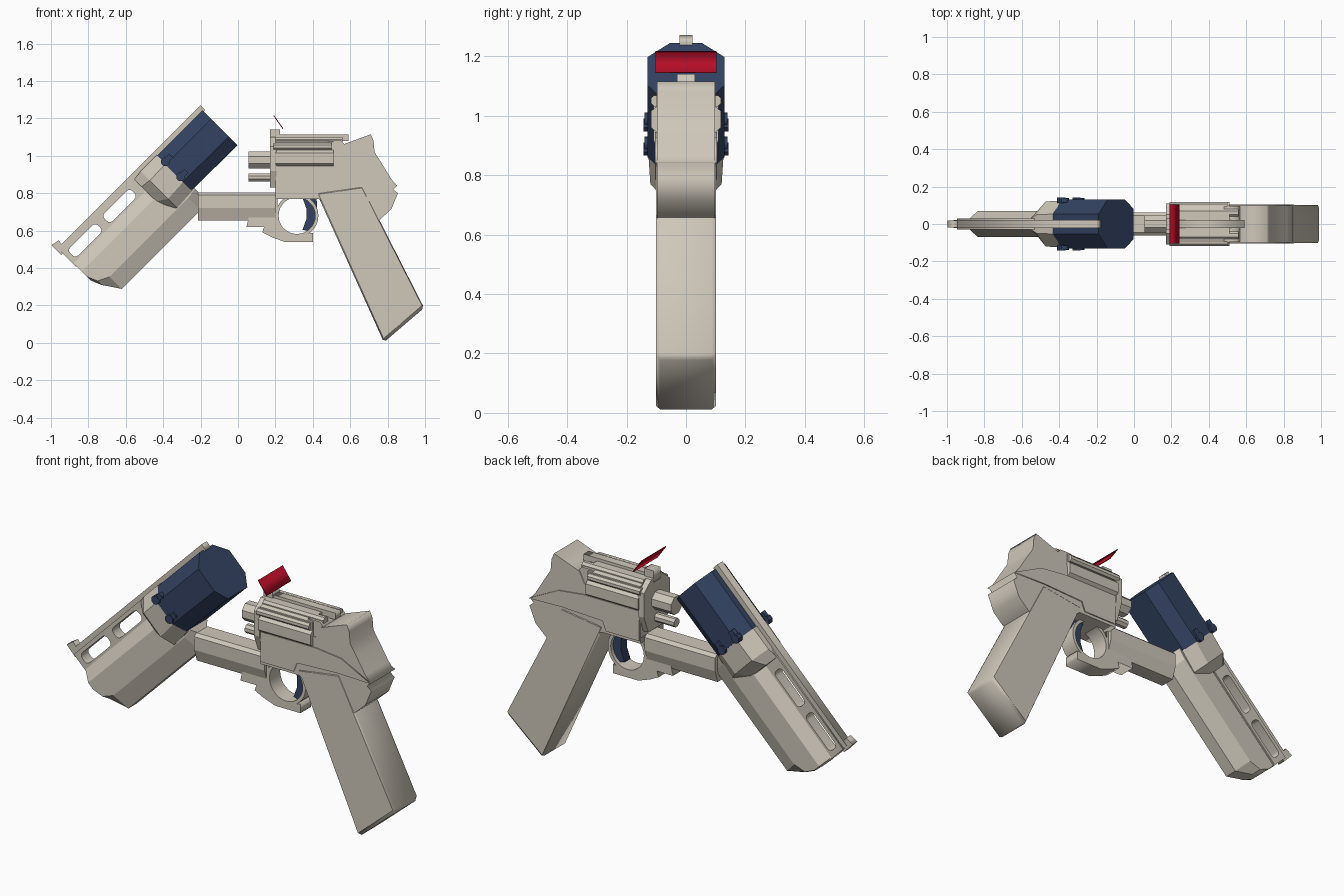
import bpy, bmesh, math
from mathutils import Matrix, Vector

cube = bpy.data.objects.get("Cube")
if cube:
    bpy.data.objects.remove(cube, do_unlink=True)


def material(name, rgb):
    m = bpy.data.materials.new(name)
    m.use_nodes = True
    m.diffuse_color = (*rgb, 1)
    m.node_tree.nodes["Principled BSDF"].inputs["Base Color"].default_value = (*rgb, 1)
    return m


BEIGE = material("warm beige", (0.62, 0.57, 0.49))
NAVY = material("navy blue", (0.033, 0.055, 0.12))
RED = material("deep red", (0.45, 0.004, 0.02))

LEVEL = Matrix.Identity(4)
TILTED = Matrix.Rotation(math.radians(-45), 4, 'Y')  # frame of the opened barrel


def finish(name, bm, mat, frame, bevel=0):
    bmesh.ops.remove_doubles(bm, verts=bm.verts, dist=0.0001)
    bmesh.ops.recalc_face_normals(bm, faces=bm.faces)
    bm.transform(frame)
    me = bpy.data.meshes.new(name)
    bm.to_mesh(me)
    bm.free()
    me.materials.clear()
    me.materials.append(mat)
    ob = bpy.data.objects.new(name, me)
    bpy.context.collection.objects.link(ob)
    if bevel:
        mod = ob.modifiers.new("edge_chamfer", 'BEVEL')
        mod.width, mod.segments = bevel, 1
        mod.limit_method, mod.angle_limit = 'ANGLE', math.radians(60)
    return ob


def plate(name, loops, half, mat=BEIGE, frame=LEVEL, bevel=0, y=0):
    """Side outline (further loops are holes) given thickness across y."""
    cu = bpy.data.curves.new(name, 'CURVE')
    cu.dimensions, cu.fill_mode, cu.extrude = '2D', 'BOTH', half
    for pts in loops:
        sp = cu.splines.new('POLY')
        sp.points.add(len(pts) - 1)
        for p, (a, b) in zip(sp.points, pts):
            p.co = (a, b, 0, 1)
        sp.use_cyclic_u = True
    tmp = bpy.data.objects.new(name, cu)
    me = bpy.data.meshes.new_from_object(tmp)
    bm = bmesh.new()
    bm.from_mesh(me)
    bpy.data.objects.remove(tmp)
    bpy.data.curves.remove(cu)
    bpy.data.meshes.remove(me)
    bm.transform(Matrix.Translation((0, y, 0)) @ Matrix.Rotation(math.pi / 2, 4, 'X'))
    return finish(name, bm, mat, frame, bevel)


def loft(name, sections, mat=BEIGE, frame=LEVEL):
    """Join cross-sections along x; each is a right half (y, z), mirrored."""
    bm = bmesh.new()
    rings = []
    for x, half in sections:
        full = half + [(-y, z) for y, z in reversed(half)]
        rings.append([bm.verts.new((x, y, z)) for y, z in full])
    n = len(rings[0])
    for a, b in zip(rings, rings[1:]):
        for i in range(n):
            bm.faces.new((a[i], a[(i + 1) % n], b[(i + 1) % n], b[i]))
    bm.faces.new(rings[0])
    bm.faces.new(rings[-1])
    return finish(name, bm, mat, frame)


def rod(name, x0, x1, y, z, r, sides=8, mat=BEIGE, frame=LEVEL, axis='Y'):
    bm = bmesh.new()
    bmesh.ops.create_cone(bm, cap_ends=True, segments=sides, radius1=r, radius2=r, depth=x1 - x0)
    turn = Matrix.Rotation(math.pi / 2, 4, axis) @ Matrix.Rotation(math.pi / sides, 4, 'Z')
    bm.transform(Matrix.Translation(((x0 + x1) / 2, y, z)) @ turn)
    return finish(name, bm, mat, frame)


def box(x0, x1, z0, z1):
    return [(x0, z0), (x1, z0), (x1, z1), (x0, z1)]


def circle(cx, cz, r, n=28):
    return [(cx + r * math.cos(2 * math.pi * i / n), cz + r * math.sin(2 * math.pi * i / n))
            for i in range(n)]


def slot(x0, x1, z0, z1, r=0.022):
    pts = []
    for k, (cx, cz) in enumerate(box(x0 + r, x1 - r, z0 + r, z1 - r)):
        for j in range(4):
            a = math.pi + k * math.pi / 2 + j * math.pi / 6
            pts.append((cx + r * math.cos(a), cz + r * math.sin(a)))
    return pts


# Barrel: faceted lower shroud with a swept-up muzzle
def shroud(bottom):
    return [(0.025, 0.93), (0.07, 0.86), (0.07, max(0.735, bottom + 0.03)), (0.035, bottom)]


loft("barrel_shroud", [(-0.32, shroud(0.79)), (-0.297, shroud(0.735)), (-0.235, shroud(0.643)),
                       (0.36, shroud(0.643)), (0.42, shroud(0.715))], frame=TILTED)
plate("barrel_vent_web", [box(-0.325, 0.3, 0.9, 1.015), slot(-0.295, -0.085, 0.935, 0.995),
                          slot(-0.035, 0.175, 0.935, 0.995)], 0.03, frame=TILTED)
plate("barrel_top_rib", [box(-0.325, 0.757, 1.005, 1.04)], 0.022, frame=TILTED)
plate("front_sight", [[(-0.337, 1.0), (-0.3, 1.0), (-0.29, 1.065), (-0.335, 1.075)]], 0.02,
      frame=TILTED)


# Collar and cylinder housing
def housing(w, top, bottom):
    mid = (top + bottom) / 2
    h = (top - bottom) / 2
    return [(w * 0.42, top), (w, mid + h * 0.5), (w, mid - h * 0.5), (w * 0.62, bottom)]


loft("barrel_collar", [(0.225, housing(0.065, 1.01, 0.79)), (0.28, housing(0.12, 1.017, 0.74)),
                       (0.403, housing(0.126, 1.017, 0.748))], frame=TILTED)
loft("cylinder_housing", [(0.4, housing(0.13, 1.013, 0.752)), (0.746, housing(0.13, 1.013, 0.748))],
     NAVY, TILTED)
for side in (-1, 1):
    for v in (0.96, 0.845):
        rod("housing_stud", 0.395, 0.425, side * 0.128, v, 0.024, 8, NAVY, TILTED, 'X')
        plate("housing_stud_tab", [box(0.4, 0.455, v - 0.015, v + 0.015)], 0.012, NAVY, TILTED,
              y=side * 0.128)

# Hinge arm and hinge block
arm = [(0.045, 0.805), (0.062, 0.79), (0.062, 0.72), (0.04, 0.655)]
loft("hinge_arm", [(-0.215, arm), (0.2, arm)])
plate("hinge_block", [[(0.07, 0.725), (0.16, 0.735), (0.21, 0.78), (0.21, 0.6), (0.18, 0.565),
                       (0.13, 0.59), (0.14, 0.62), (0.045, 0.62)]], 0.045)

# Trigger guard and trigger
plate("trigger_guard_ring", [circle(0.315, 0.68, 0.115), circle(0.315, 0.68, 0.098)], 0.045)
plate("trigger_guard_foot", [[(0.13, 0.59), (0.18, 0.565), (0.25, 0.54), (0.4, 0.54),
                              (0.4, 0.588), (0.345, 0.58), (0.285, 0.58), (0.235, 0.62),
                              (0.2, 0.68), (0.17, 0.65)]], 0.045)
plate("trigger", [[(0.345, 0.775), (0.42, 0.775), (0.425, 0.69), (0.385, 0.595), (0.345, 0.605),
                   (0.365, 0.66), (0.365, 0.72)]], 0.025, NAVY)

# Main frame with the rear hump
plate("frame", [[(0.2, 0.77), (0.2, 1.0), (0.53, 1.0), (0.56, 1.06), (0.71, 1.115), (0.725, 1.08),
                 (0.73, 1.02), (0.765, 0.965), (0.82, 0.875), (0.85, 0.84), (0.83, 0.82),
                 (0.855, 0.8), (0.82, 0.715), (0.76, 0.66), (0.7, 0.63), (0.5, 0.72),
                 (0.43, 0.77)]], 0.098)
plate("frame_side_panel", [[(0.205, 0.785), (0.205, 0.945), (0.53, 0.945), (0.68, 0.928),
                            (0.855, 0.84), (0.66, 0.845), (0.42, 0.835), (0.4, 0.785)]], 0.104)

# Upper receiver with stepped flanks
receiver = [(0.065, 1.1), (0.075, 1.085), (0.1, 1.075), (0.1, 1.03), (0.118, 1.015),
            (0.118, 0.96), (0.1, 0.945), (0.095, 0.8)]
loft("receiver", [(0.2, receiver), (0.51, receiver)])
plate("receiver_rear", [[(0.48, 0.96), (0.57, 0.96), (0.57, 1.06), (0.55, 1.085), (0.48, 1.085)]],
      0.094)
plate("receiver_top_rail", [box(0.22, 0.59, 1.08, 1.115)], 0.022)
for side in (-1, 1):
    rod("receiver_top_tube", 0.2, 0.56, side * 0.06, 1.08, 0.022)
    rod("receiver_side_tube", 0.19, 0.5, side * 0.1, 1.05, 0.02)
face = [(0.05, 1.1), (0.11, 1.05), (0.11, 0.92), (0.075, 0.83)]
loft("breech_plate", [(0.17, face), (0.205, face)])
plate("rear_sight_post", [box(0.17, 0.225, 1.08, 1.14)], 0.03)

# Ejector rods
rod("ejector_rod", 0.055, 0.18, 0, 0.978, 0.05)
rod("lower_ejector_rod", 0.055, 0.18, 0, 0.884, 0.024)

# Red sight screen
plate("sight_screen", [[(0.19, 1.213), (0.192, 1.217), (0.242, 1.147), (0.239, 1.143)]], 0.103, RED)

# Grip
plate("grip", [[(0.417, 0.81), (0.78, 0.003), (0.995, 0.187), (0.66, 0.845)]], 0.101, bevel=0.014)
